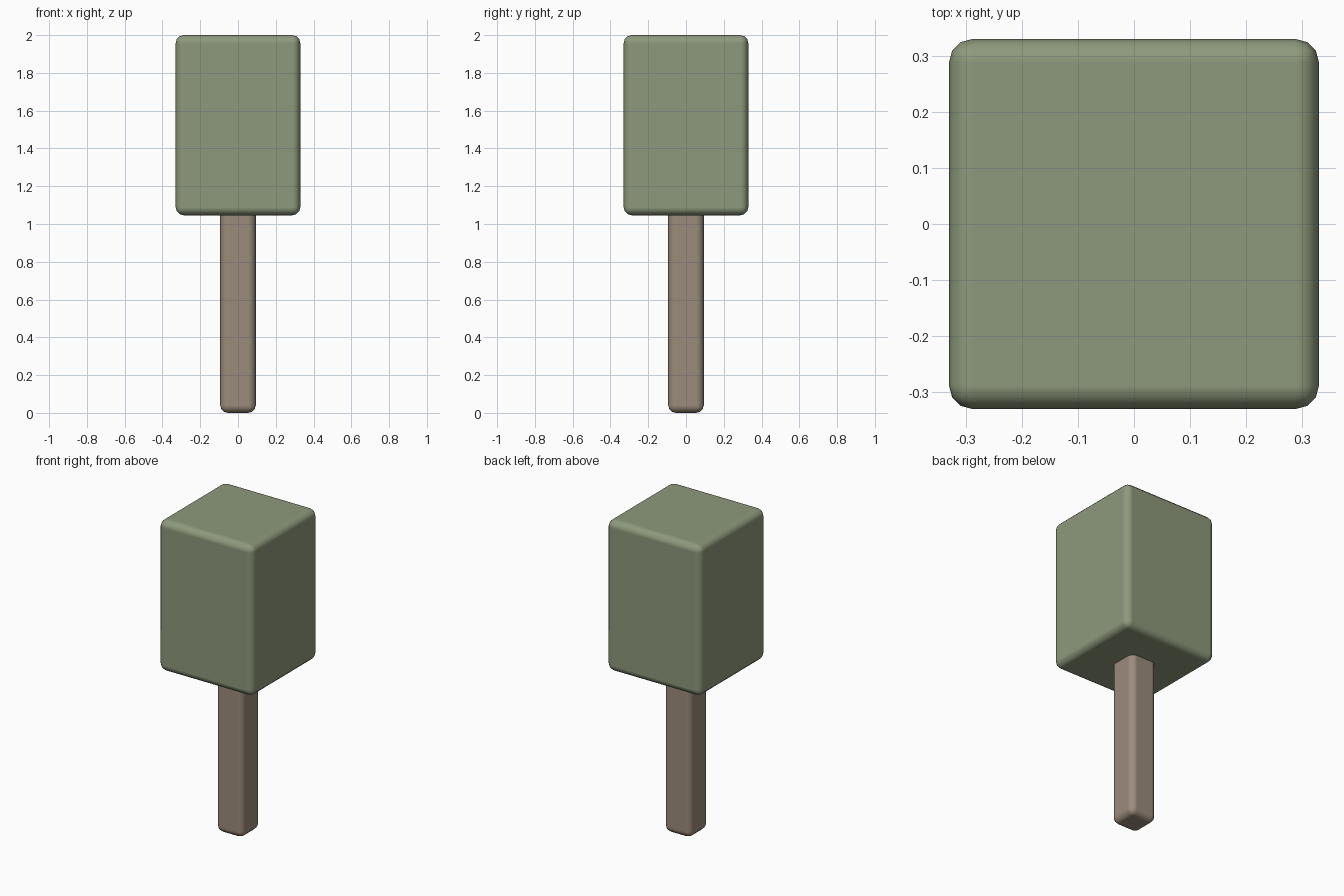
import bpy
from math import radians

if "Cube" in bpy.data.objects:
    bpy.data.objects.remove(bpy.data.objects["Cube"])


def material(name, color):
    m = bpy.data.materials.new(name)
    m.diffuse_color = (*color, 1)
    m.use_nodes = True
    m.node_tree.nodes["Principled BSDF"].inputs["Base Color"].default_value = m.diffuse_color
    return m


def rounded_box(name, width, z0, z1, radius, mat):
    bpy.ops.mesh.primitive_cube_add(size=1, location=(0, 0, (z0 + z1) / 2))
    ob = bpy.context.object
    ob.name = name
    ob.scale = (width, width, z1 - z0)
    bpy.ops.object.transform_apply(location=False, rotation=False, scale=True)
    bevel = ob.modifiers.new("rounded_edges", 'BEVEL')
    bevel.width = radius
    bevel.segments = 3
    ob.data.materials.append(mat)
    bpy.ops.object.shade_smooth_by_angle(angle=radians(40))
    # keep the bevel ahead of any smoothing modifier
    ob.modifiers.move(ob.modifiers.find("rounded_edges"), 0)
    return ob


# Square trunk, running slightly into the crown
rounded_box("trunk", 0.188, 0.0, 1.09, 0.04, material("bark", (0.33, 0.26, 0.20)))

# Block-shaped foliage crown
rounded_box("crown", 0.66, 1.046, 2.0, 0.043, material("foliage", (0.27, 0.32, 0.20)))

# Smooth the bevelled corners: mark every edge soft before the bevel rounds it
for ob in bpy.context.scene.objects:
    if ob.type == 'MESH':
        sharp = ob.data.attributes.get("sharp_edge")
        if sharp:
            ob.data.attributes.remove(sharp)
        ob.data.shade_smooth()
        ob.modifiers["rounded_edges"].harden_normals = True
